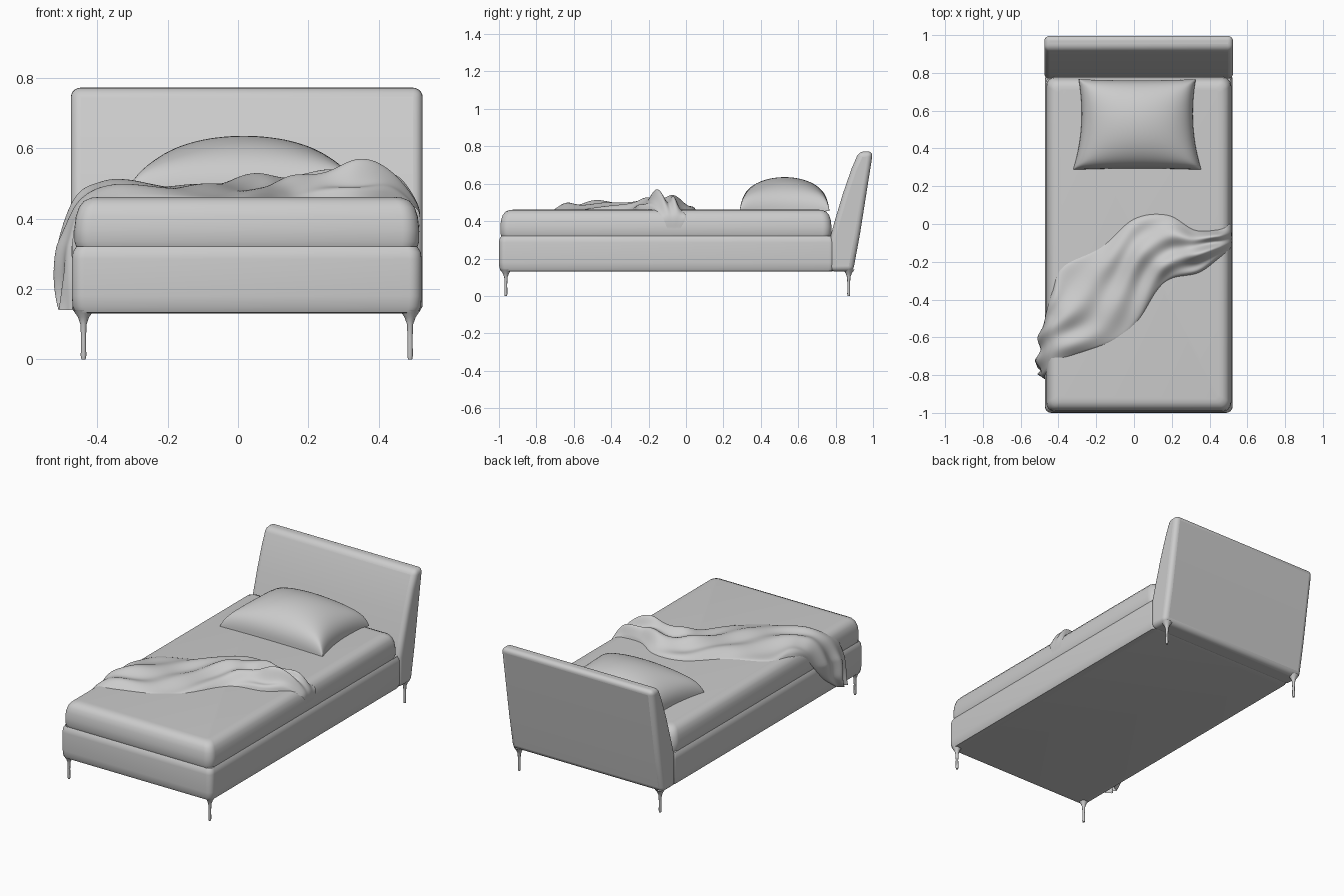
import bpy, bmesh, math
from math import sin, cos, pi

if "Cube" in bpy.data.objects:
    bpy.data.objects.remove(bpy.data.objects["Cube"])

CX = 0.025  # centre line of the bed itself; the blanket overhangs on the left


def finish(name, bm, angle=40):
    bmesh.ops.recalc_face_normals(bm, faces=bm.faces)
    me = bpy.data.meshes.new(name)
    bm.to_mesh(me)
    bm.free()
    ob = bpy.data.objects.new(name, me)
    bpy.context.collection.objects.link(ob)
    bpy.ops.object.select_all(action='DESELECT')
    bpy.context.view_layer.objects.active = ob
    ob.select_set(True)
    bpy.ops.object.shade_smooth_by_angle(angle=math.radians(angle))
    return ob


def rounded_loft(name, hx, y0, y1, r, profile, cap_bottom, cap_top):
    """Stack rounded rectangles; profile is (inset, z) pairs."""
    bm = bmesh.new()
    rings = []
    for inset, z in profile:
        ring = []
        rr = max(r - inset * 0.4, 0.01)
        ax, ay0, ay1 = hx - inset - rr, y0 + inset + rr, y1 - inset - rr
        for q, (x, y) in enumerate([(ax, ay1), (-ax, ay1), (-ax, ay0), (ax, ay0)]):
            for i in range(7):
                a = (q + i / 6) * pi / 2
                ring.append(bm.verts.new((CX + x + rr * cos(a), y + rr * sin(a), z)))
        rings.append(ring)
    for a, b in zip(rings, rings[1:]):
        for i in range(len(a)):
            j = (i + 1) % len(a)
            bm.faces.new((a[i], a[j], b[j], b[i]))
    if cap_bottom:
        bm.faces.new(rings[0])
    if cap_top:
        bm.faces.new(rings[-1])
    return finish(name, bm)


def surface(name, fn, nu, nv):
    """Grid surface from fn(u, v), both 0..1."""
    bm = bmesh.new()
    g = [[bm.verts.new(fn(i / nu, j / nv)) for j in range(nv + 1)] for i in range(nu + 1)]
    for i in range(nu):
        for j in range(nv):
            bm.faces.new((g[i][j], g[i + 1][j], g[i + 1][j + 1], g[i][j + 1]))
    ob = finish(name, bm, 80)
    if sum(p.normal.z for p in ob.data.polygons) < 0:
        ob.data.flip_normals()
    return ob


# Base and mattress, meeting at a soft seam
rounded_loft("bed_base", 0.497, -1.0, 0.80, 0.035,
             [(0.03, 0.13), (0.01, 0.133), (0.002, 0.15), (0, 0.18), (0, 0.285),
              (0.003, 0.305), (0.012, 0.32)], True, False)
rounded_loft("mattress", 0.497, -1.0, 0.785, 0.05,
             [(0.012, 0.32), (0.007, 0.335), (0.007, 0.37), (0.011, 0.405),
              (0.02, 0.432), (0.034, 0.45), (0.055, 0.459), (0.075, 0.461)], False, True)

# Headboard: leaning, tapering side profile (y, z) extruded across the bed
bm = bmesh.new()
prof = [(0.77, 0.13), (0.893, 0.13), (0.93, 0.33), (1.0, 0.772), (0.925, 0.772),
        (0.885, 0.68), (0.84, 0.55), (0.795, 0.40), (0.77, 0.31)]
face = bm.faces.new([bm.verts.new((CX - 0.5, y, z)) for y, z in prof])
ext = bmesh.ops.extrude_face_region(bm, geom=[face])
bmesh.ops.translate(bm, vec=(1.0, 0, 0),
                    verts=[v for v in ext['geom'] if isinstance(v, bmesh.types.BMVert)])
board = finish("headboard", bm)
bev = board.modifiers.new("soft_edges", 'BEVEL')
bev.width, bev.segments, bev.limit_method, bev.angle_limit = 0.028, 5, 'ANGLE', math.radians(40)

# Legs: slim, flaring into the base
for sx, side in ((-1, "left"), (1, "right")):
    for y, end in ((-0.963, "front"), (0.87, "back")):
        bm = bmesh.new()
        rings = []
        for z, r in [(0, 0.006), (0.01, 0.008), (0.06, 0.007), (0.1, 0.009),
                     (0.12, 0.016), (0.14, 0.03)]:
            rings.append([bm.verts.new((CX + sx * 0.464 + r * cos(k * pi / 6),
                                        y + r * sin(k * pi / 6), z)) for k in range(12)])
        for a, b in zip(rings, rings[1:]):
            for i in range(12):
                bm.faces.new((a[i], a[i - 1], b[i - 1], b[i]))
        bm.faces.new(rings[0])
        finish(f"{end}_{side}_leg", bm)


# Pillow: domed cushion with pulled-out corners
def pillow(s, t):
    u, v = sin((s - 0.5) * pi), sin((t - 0.5) * pi)
    hx = (0.325 - 0.015 * v) * (1 - 0.09 * (1 - v * v))
    hy = 0.24 * (1 - 0.03 * (1 - u * u))
    dome = max((1 - u * u) * (1 - v * v), 0) ** 0.38
    corner = 0.035 * (u * v) ** 2 * max(1 - max(abs(u), abs(v)) ** 12, 0)
    return (0.017 + hx * u, 0.527 + hy * v, 0.455 + 0.18 * dome + corner)


surface("pillow", pillow, 48, 40)

# Blanket: diagonal crumpled band; stations are upper edge x, y, lower edge x, y, edge z, bulge
ST = [(0.515, -0.03, 0.515, -0.10, 0.36, 0.0), (0.51, 0.0, 0.51, -0.13, 0.425, 0.02),
      (0.44, -0.03, 0.44, -0.19, 0.455, 0.085), (0.32, -0.03, 0.34, -0.26, 0.455, 0.11),
      (0.18, 0.05, 0.20, -0.29, 0.455, 0.08), (0.0, 0.03, 0.12, -0.36, 0.455, 0.07),
      (-0.18, -0.12, 0.02, -0.52, 0.455, 0.05), (-0.38, -0.22, -0.10, -0.62, 0.455, 0.045),
      (-0.43, -0.35, -0.32, -0.70, 0.45, 0.065), (-0.46, -0.45, -0.44, -0.76, 0.425, 0.045),
      (-0.47, -0.53, -0.47, -0.80, 0.33, 0.048), (-0.47, -0.62, -0.47, -0.82, 0.23, 0.05),
      (-0.47, -0.74, -0.47, -0.82, 0.14, 0.045)]


def station(u):
    f = u * (len(ST) - 1)
    i = min(int(f), len(ST) - 2)
    t = f - i
    p = [ST[max(0, min(len(ST) - 1, i + k))] for k in (-1, 0, 1, 2)]
    return [b + 0.5 * t * (c - a + t * (2 * a - 5 * b + 4 * c - d + t * (3 * (b - c) + d - a)))
            for a, b, c, d in zip(*p)]


def blanket(u, v):
    ux, uy, lx, ly, z, h = station(u)
    w = v + 0.05 * sin(u * 23) * sin(pi * v)
    x, y = ux + (lx - ux) * w, uy + (ly - uy) * w
    # folds run along the band, with cross wrinkles
    folds = 0.78 + 0.2 * sin(15 * v + 5 * sin(7 * u)) + 0.1 * sin(38 * u + 9 * v)
    lift = h * max(sin(pi * v), 0) ** 0.55 * folds
    k = max(0, min(1, (z - 0.33) / 0.12))
    out = lift * (1 - k) * (-1 if x < 0 else 0.3)
    return (max(-0.525, min(0.525, x + out)), y, z + lift * k)


surface("blanket", blanket, 110, 44)
